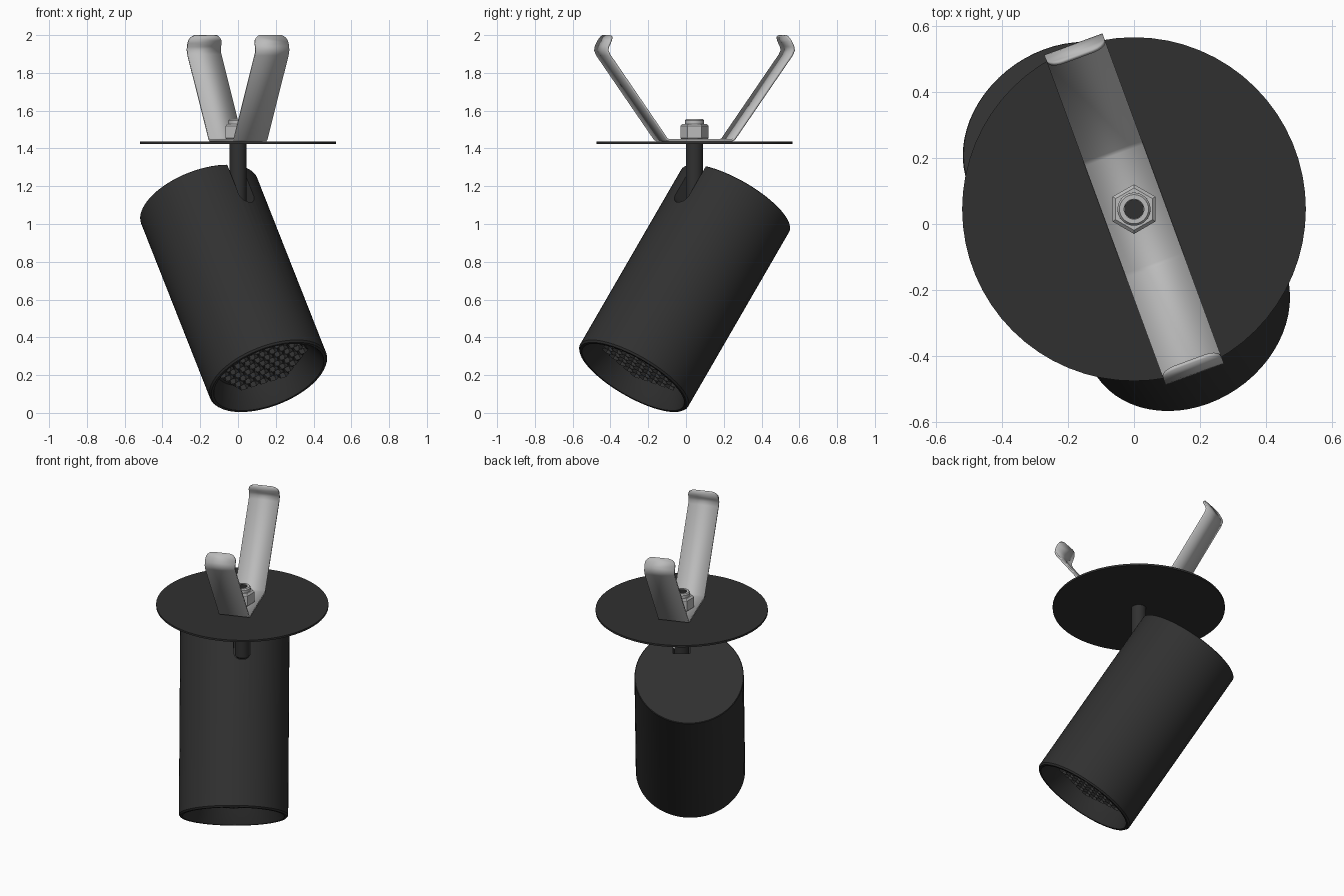
import bpy, bmesh
from math import pi, sin, cos, radians, hypot
from mathutils import Matrix, Vector

cube = bpy.data.objects.get("Cube")
if cube:
    bpy.data.objects.remove(cube)


def material(name, value):
    m = bpy.data.materials.new(name)
    m.use_nodes = True
    colour = (value, value, value, 1)
    m.diffuse_color = colour
    m.node_tree.nodes["Principled BSDF"].inputs["Base Color"].default_value = colour
    return m


BLACK = material("matte black", 0.03)
STEEL = material("plain steel", 0.5)


def finish(name, bm, mat, matrix=Matrix(), smooth=True):
    bmesh.ops.recalc_face_normals(bm, faces=bm.faces)
    mesh = bpy.data.meshes.new(name)
    bm.to_mesh(mesh)
    bm.free()
    mesh.materials.append(mat)
    ob = bpy.data.objects.new(name, mesh)
    bpy.context.collection.objects.link(ob)
    ob.matrix_world = matrix
    if smooth:
        shade(ob)
    return ob


def shade(ob):
    bpy.ops.object.select_all(action='DESELECT')
    ob.select_set(True)
    bpy.context.view_layer.objects.active = ob
    bpy.ops.object.shade_smooth_by_angle(angle=radians(30))


def lathe(profile, sides):
    """Turn a list of (radius, height) points around z."""
    bm = bmesh.new()
    verts = [bm.verts.new((r, 0, z)) for r, z in profile]
    edges = [bm.edges.new(pair) for pair in zip(verts, verts[1:])]
    bmesh.ops.spin(bm, geom=verts + edges, cent=(0, 0, 0), axis=(0, 0, 1),
                   angle=2 * pi, steps=sides)
    bmesh.ops.remove_doubles(bm, verts=bm.verts, dist=1e-4)
    return bm


# Placement: mount axis, and the tilted lamp frame (origin at its open end)
mount = Matrix.Translation((0, 0.045, 0))
lamp = (Matrix.Translation((0.163, -0.28, 0.189))
        @ Matrix.Rotation(radians(-55.7), 4, 'Z')
        @ Matrix.Rotation(radians(-35), 4, 'Y'))
R, LENGTH, FLOOR = 0.33, 1.145, 0.12

# Lamp body with a recessed opening
body = finish("lamp_body", lathe([
    (0, LENGTH), (R - 0.004, LENGTH), (R, LENGTH - 0.004), (R, 0.01),
    (R - 0.008, 0), (0.308, 0), (0.3, 0.012), (0.25, FLOOR), (0, FLOOR)], 64),
    BLACK, lamp, smooth=False)

# Round-ended slot for the stem, cut into the upper side
bm = bmesh.new()
slot_y, slot_w, slot_z = 0.048, 0.052, LENGTH - 0.19
outline = [(slot_y + slot_w * cos(pi + pi * i / 12), slot_z + slot_w * sin(pi + pi * i / 12))
           for i in range(13)]
outline += [(slot_y + slot_w, LENGTH + 0.1), (slot_y - slot_w, LENGTH + 0.1)]
face = bm.faces.new([bm.verts.new((0.16, y, z)) for y, z in outline])
ext = bmesh.ops.extrude_face_region(bm, geom=[face])
bmesh.ops.translate(bm, vec=(0.3, 0, 0),
                    verts=[v for v in ext["geom"] if isinstance(v, bmesh.types.BMVert)])
cutter = finish("slot_cutter", bm, BLACK, lamp, smooth=False)
cutter.hide_render = True
cut = body.modifiers.new("slot", 'BOOLEAN')
cut.operation = 'DIFFERENCE'
cut.solver = 'EXACT'
cut.object = cutter
bpy.context.view_layer.objects.active = body
bpy.ops.object.modifier_apply(modifier=cut.name)
bpy.data.objects.remove(cutter)
shade(body)

# Honeycomb grille of small hexagonal cups inside the opening
bm = bmesh.new()
pitch = 0.055
top = FLOOR - 0.022
for row in range(-5, 6):
    for col in range(-6, 7):
        x, y = (col + 0.5 * (row % 2)) * pitch, row * pitch * sin(pi / 3)
        if hypot(x, y) < 0.23:
            bmesh.ops.create_circle(
                bm, cap_ends=True, segments=6, radius=pitch * 0.56,
                matrix=Matrix.Translation((x, y, top)) @ Matrix.Rotation(pi / 6, 4, 'Z'))
cells = list(bm.faces)
skirt = bmesh.ops.extrude_discrete_faces(bm, faces=cells)["faces"]
bmesh.ops.translate(bm, vec=(0, 0, -0.008), verts=list({v for f in skirt for v in f.verts}))
bmesh.ops.inset_individual(bm, faces=skirt, thickness=0.006, depth=0)
bmesh.ops.translate(bm, vec=(0, 0, 0.026), verts=list({v for f in skirt for v in f.verts}))
finish("honeycomb_grille", bm, BLACK, lamp, smooth=False)

# Ceiling plate and stem
finish("ceiling_plate", lathe([(0, 1.424), (0.52, 1.424), (0.52, 1.436), (0, 1.436)], 64),
       BLACK, mount)
finish("stem", lathe([(0, 1.08), (0.035, 1.085), (0.045, 1.1), (0.045, 1.43), (0, 1.43)], 32),
       BLACK, mount)

# Threaded tube end, its dark bore, and the hexagonal nut
finish("tube_end", lathe([(0.05, 1.43), (0.05, 1.548), (0.044, 1.556), (0.03, 1.556),
                          (0.03, 1.44)], 32), STEEL, mount)
finish("tube_bore", lathe([(0, 1.5), (0.0295, 1.5), (0.0295, 1.554)], 32), BLACK, mount)
finish("nut", lathe([(0.05, 1.446), (0.066, 1.446), (0.075, 1.454), (0.075, 1.52),
                     (0.064, 1.53), (0.05, 1.53)], 6),
       STEEL, mount @ Matrix.Rotation(pi / 6, 4, 'Z'), smooth=False)

# Spring bracket: one bent strip with rounded, hooked tips
half = [(0.175, 1.443), (0.19, 1.449), (0.515, 1.895), (0.526, 1.92), (0.522, 1.94),
        (0.492, 1.999)]
path = [(-s, z) for s, z in reversed(half)] + half
bm = bmesh.new()
rows = [[bm.verts.new((side * 0.094, s, z)) for side in (-1, 1)] for s, z in path]
for (a, b), (c, d) in zip(rows, rows[1:]):
    bm.faces.new((a, b, d, c))
bmesh.ops.bevel(bm, geom=rows[0] + rows[-1], offset=0.045, segments=5, profile=0.5,
                affect='VERTICES')
bracket = finish("spring_bracket", bm, STEEL, mount @ Matrix.Rotation(radians(20.2), 4, 'Z'))
thick = bracket.modifiers.new("thickness", 'SOLIDIFY')
thick.thickness = 0.012
thick.offset = 0
